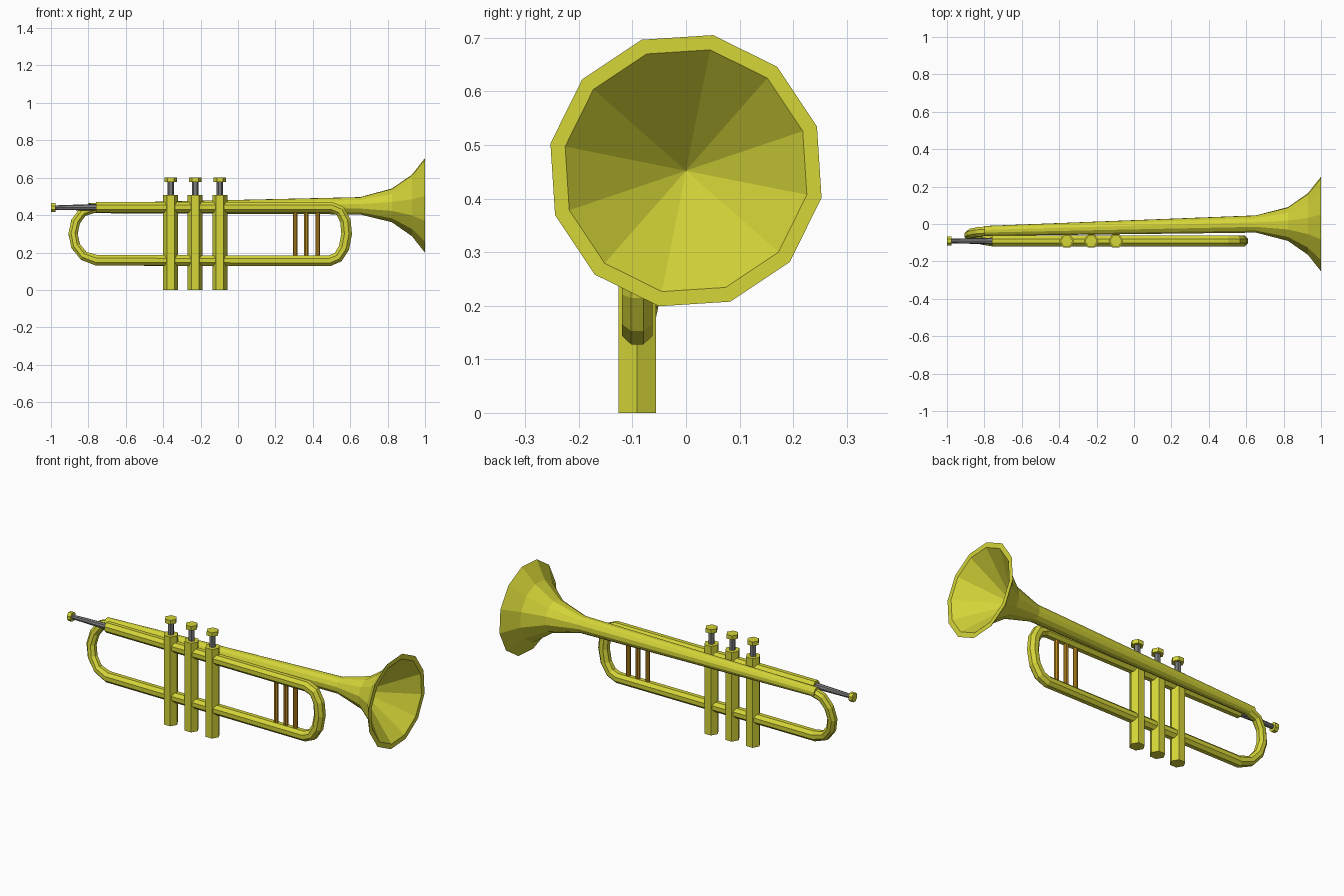
import bpy, bmesh, math
from mathutils import Vector

if "Cube" in bpy.data.objects:
    bpy.data.objects.remove(bpy.data.objects["Cube"])


def material(name, rgb):
    m = bpy.data.materials.new(name)
    m.diffuse_color = (*rgb, 1)
    m.use_nodes = True
    m.node_tree.nodes["Principled BSDF"].inputs["Base Color"].default_value = m.diffuse_color
    return m


brass = material("yellow brass", (0.66, 0.66, 0.04))
steel = material("grey steel", (0.2, 0.2, 0.2))
bronze = material("orange bronze", (0.50, 0.25, 0.015))


def loft(name, path, mat, sides=8, phase=0.0, axis=None):
    """Sweep a regular polygon along (x, y, z, radius) stations, capped at both ends."""
    pts = [Vector(p[:3]) for p in path]
    bm = bmesh.new()
    rings = []
    for i, p in enumerate(pts):
        if axis:
            t = Vector(axis)
        else:
            t = Vector()
            if i > 0:
                t += (p - pts[i - 1]).normalized()
            if i < len(pts) - 1:
                t += (pts[i + 1] - p).normalized()
            t.normalize()
        u = Vector((0, 1, 0))
        u = (u - t * u.dot(t)).normalized()
        v = t.cross(u)
        ring = []
        for k in range(sides):
            a = math.radians(phase) + math.tau * k / sides
            ring.append(bm.verts.new(p + path[i][3] * (math.cos(a) * u + math.sin(a) * v)))
        rings.append(ring)
    for a, b in zip(rings, rings[1:]):
        for k in range(sides):
            n = (k + 1) % sides
            bm.faces.new((a[k], a[n], b[n], b[k]))
    bm.faces.new(rings[0][::-1])
    bm.faces.new(rings[-1])
    bmesh.ops.remove_doubles(bm, verts=bm.verts, dist=0.0005)
    bmesh.ops.recalc_face_normals(bm, faces=bm.faces)
    mesh = bpy.data.meshes.new(name)
    bm.to_mesh(mesh)
    bm.free()
    mesh.materials.append(mat)
    ob = bpy.data.objects.new(name, mesh)
    bpy.context.collection.objects.link(ob)
    return ob


Y = -0.091  # plane of the valves and main tubing

# Bell: tapered tube, flare, flat rim and conical inside
loft("bell", [(-0.80, -0.037, 0.437, 0.027), (0.652, 0, 0.45, 0.047),
              (0.823, 0, 0.452, 0.092), (0.93, 0, 0.452, 0.168),
              (1.0, 0, 0.452, 0.258), (1.0, 0, 0.452, 0.230),
              (0.78, 0, 0.452, 0.0001)],
     brass, sides=12, phase=18.7, axis=(1, 0, 0))

# Main tubing: lead pipe, front bow, lower pipe, rear bow up to the bell
tube = [(-0.76, Y, 0.442), (0.50, Y, 0.442), (0.547, Y, 0.422), (0.574, Y, 0.37),
        (0.581, Y, 0.30), (0.567, Y, 0.225), (0.535, Y, 0.175), (0.49, Y, 0.156),
        (-0.755, Y, 0.158), (-0.825, -0.082, 0.182), (-0.868, -0.070, 0.235),
        (-0.882, -0.060, 0.30), (-0.868, -0.050, 0.365), (-0.832, -0.042, 0.415),
        (-0.77, -0.037, 0.437)]
loft("main_tubing", [(*p, 0.031 if i < 9 else 0.027) for i, p in enumerate(tube)],
     brass, sides=8, phase=22.5)

# Mouthpiece
loft("mouthpiece_shank", [(-0.98, Y, 0.44, 0.012), (-0.75, Y, 0.442, 0.018)], steel)
loft("mouthpiece_cup", [(-1.0, Y, 0.44, 0.026), (-0.977, Y, 0.44, 0.026)], brass, phase=22.5)

# Valves with stems and finger buttons
for i, x in enumerate((-0.36, -0.229, -0.097), 1):
    loft(f"valve_casing_{i}", [(x, Y, 0, 0.04), (x, Y, 0.508, 0.04)], brass, 6, 30)
    loft(f"valve_stem_{i}", [(x, Y, 0.50, 0.017), (x, Y, 0.58, 0.017)], steel, 6, 30)
    loft(f"finger_button_{i}", [(x, Y, 0.577, 0.033), (x, Y, 0.60, 0.033)], brass, 6, 30)

# Brace rods between upper and lower pipes
for i, x in enumerate((0.305, 0.366, 0.427), 1):
    loft(f"brace_rod_{i}", [(x, Y, 0.16, 0.013), (x, Y, 0.44, 0.013)], bronze, 8, 22.5)
